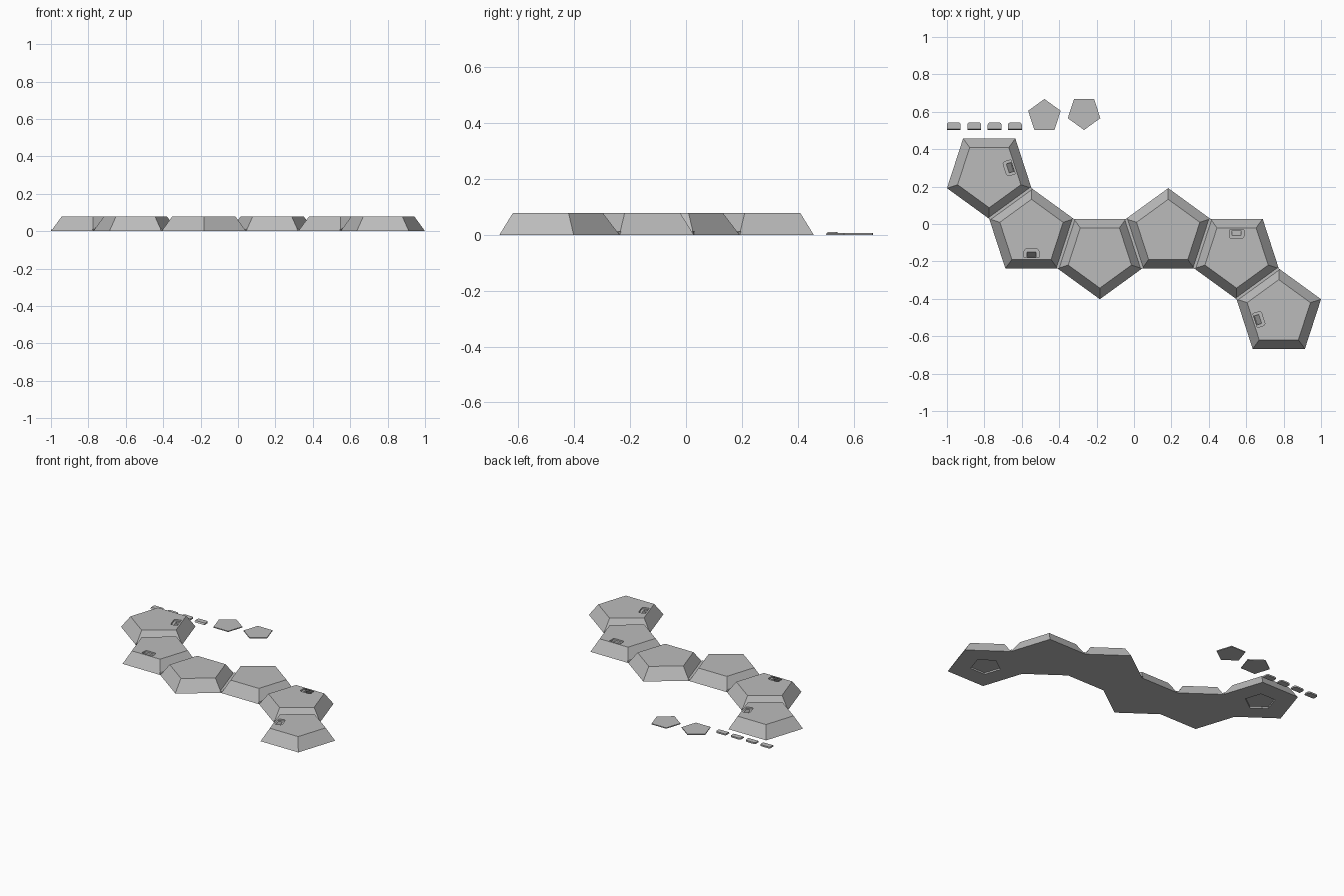
import bpy, bmesh
from math import sin, cos, radians, pi, tan

if "Cube" in bpy.data.objects:
    bpy.data.objects.remove(bpy.data.objects["Cube"])

R = 0.2375                    # corner radius of a large pentagon
APO = R * cos(pi / 5)         # distance from centre to side
H = 0.078                     # tile height
LEAN = 0.618                  # sideways run of the sloped walls per unit height
HINGE = 0.012                 # thickness of the hinge web

grey = bpy.data.materials.new("light grey plastic")
grey.use_nodes = True
GREY = (0.5, 0.5, 0.5, 1)
grey.diffuse_color = GREY
grey.node_tree.nodes["Principled BSDF"].inputs["Base Color"].default_value = GREY


def loft(name, low, high, z0, z1, loc=(0, 0), rot=0):
    """Solid between two matching outlines at heights z0 and z1."""
    bm = bmesh.new()
    a = [bm.verts.new((x, y, z0)) for x, y in low]
    b = [bm.verts.new((x, y, z1)) for x, y in high]
    bm.faces.new(a[::-1])
    bm.faces.new(b)
    n = len(a)
    for i in range(n):
        j = (i + 1) % n
        bm.faces.new((a[i], a[j], b[j], b[i]))
    bmesh.ops.recalc_face_normals(bm, faces=bm.faces)
    mesh = bpy.data.meshes.new(name)
    bm.to_mesh(mesh)
    bm.free()
    mesh.materials.append(grey)
    ob = bpy.data.objects.new(name, mesh)
    ob.location = (loc[0], loc[1], 0)
    ob.rotation_euler.z = rot
    bpy.context.collection.objects.link(ob)
    return ob


def pentagon(r, up):
    start = pi / 2 if up else -pi / 2
    return [(r * cos(start + i * 0.4 * pi), r * sin(start + i * 0.4 * pi)) for i in range(5)]


def rectangle(w, y0, y1):
    return [(-w / 2, y0), (w / 2, y0), (w / 2, y1), (-w / 2, y1)]


def tab_outline(w, d, front, r=0.012, steps=4):
    """Straight front side, rounded back corners."""
    pts = [(-w / 2, front), (w / 2, front)]
    for cx, first in ((w / 2 - r, 0), (r - w / 2, pi / 2)):
        for i in range(steps + 1):
            t = first + i * pi / 2 / steps
            pts.append((cx + r * cos(t), d - r + r * sin(t)))
    return pts


def cut(target, cutter):
    cutter.hide_render = True
    cutter.hide_viewport = True
    cutter.display_type = 'WIRE'
    mod = target.modifiers.new(cutter.name, 'BOOLEAN')
    mod.operation = 'DIFFERENCE'
    mod.solver = 'EXACT'
    mod.object = cutter


# Chain of tiles: step direction to the next tile, and side holding a slot
steps = [-54, -18, 18, -18, -54]
slots = {0: 18, 1: -90, 4: 90, 5: 198}
x, y = -0.774, 0.265
for k in range(6):
    up = k % 2 == 1
    tile = loft(f"pentagon_tile_{k + 1}", pentagon(R, up),
                pentagon(R - H * LEAN / cos(pi / 5), up), 0, H, (x, y))

    # Tab recess and leaning pocket in the top
    if k in slots:
        a = radians(slots[k])
        at = (x + 0.133 * cos(a), y + 0.133 * sin(a))
        d = 0.01
        cut(tile, loft(f"slot_recess_cutter_{k + 1}", tab_outline(0.078, 0.045, -d * LEAN),
                       tab_outline(0.078, 0.045, d * LEAN), H - d, H + d, at, a + pi / 2))
        drop = 0.045 * LEAN
        cut(tile, loft(f"slot_pocket_cutter_{k + 1}", rectangle(0.05, 0.005 - drop, 0.032 - drop),
                       rectangle(0.05, 0.005, 0.032), H - 0.05, H - 0.005, at, a + pi / 2))

    # Shallow pentagon recess under the end tiles
    if k in (0, 5):
        cut(tile, loft(f"base_recess_cutter_{k + 1}", pentagon(0.095, up),
                       pentagon(0.095, up), -0.01, 0.01, (x, y)))

    # Hinge web filling the bottom of the valley to the next tile
    if k < 5:
        a = radians(steps[k])
        side = 2 * R * sin(pi / 5)
        w = HINGE * LEAN
        loft(f"hinge_web_{k + 1}", rectangle(side, -0.0005, 0.0005), rectangle(side, -w, w),
             0, HINGE, (x + APO * cos(a), y + APO * sin(a)), a + pi / 2)
        x += 2 * APO * cos(a)
        y += 2 * APO * sin(a)

# Loose slot covers
for i in range(4):
    loft(f"slot_cover_{i + 1}", tab_outline(0.073, 0.041, 0),
         tab_outline(0.073, 0.041, 0.006), 0, 0.01, (-0.9635 + i * 0.109, 0.502))

# Loose base covers
for i, (cx, cy, up) in enumerate(((-0.479, 0.577, True), (-0.267, 0.594, False))):
    loft(f"base_cover_{i + 1}", pentagon(0.0915, up), pentagon(0.0915, up), 0, 0.006, (cx, cy))
